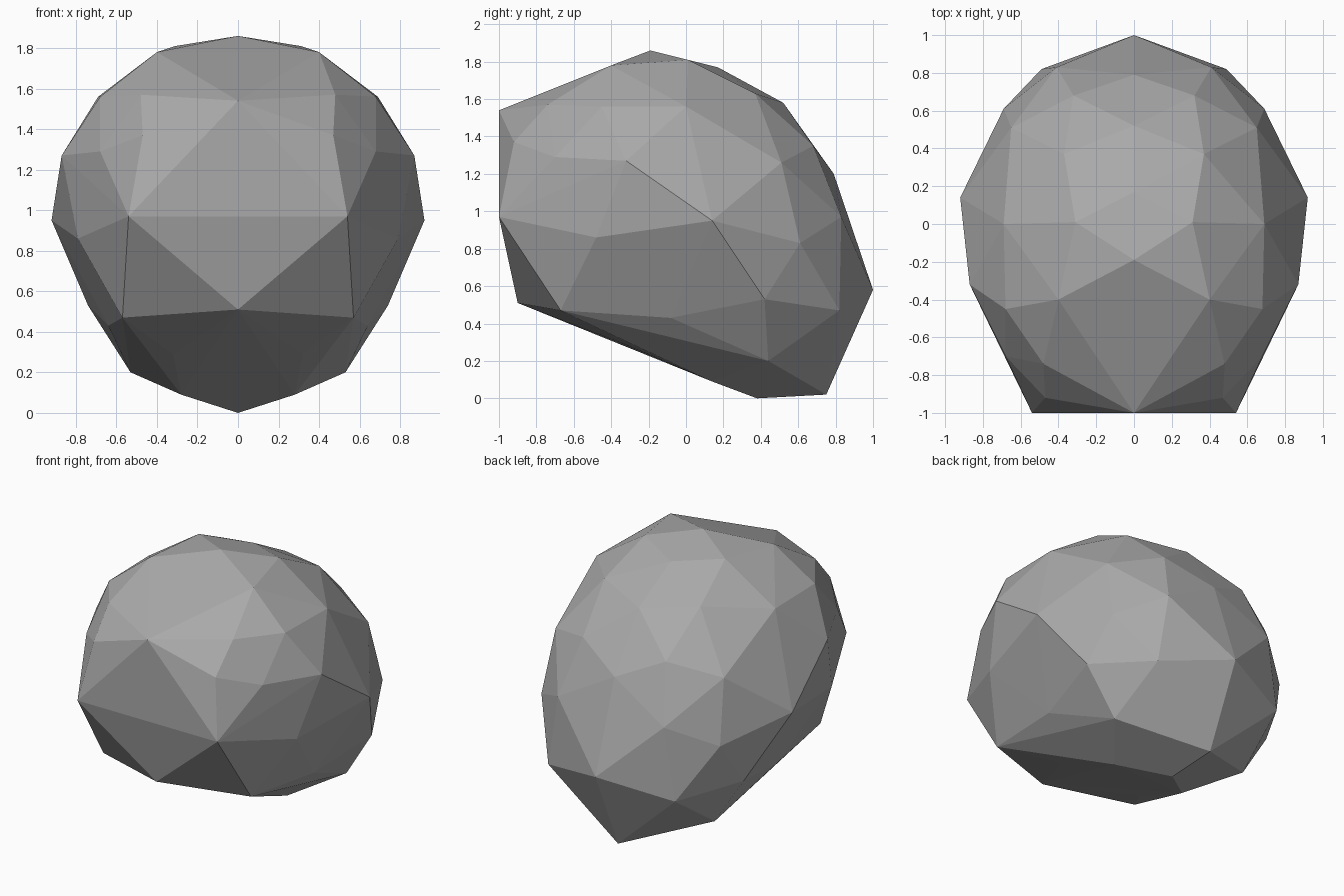
import bpy
import bmesh

# Remove the default object
default_cube = bpy.data.objects.get("Cube")
if default_cube:
    bpy.data.objects.remove(default_cube, do_unlink=True)


def make_material(name, colour):
    material = bpy.data.materials.new(name)
    material.use_nodes = True
    material.diffuse_color = colour
    shader = material.node_tree.nodes["Principled BSDF"]
    shader.inputs["Base Color"].default_value = colour
    shader.inputs["Roughness"].default_value = 0.8
    return material


def mirrored(points):
    """Return the points together with their copies across x = 0."""
    return points + [(-x, y, z) for x, y, z in points]


# Ridge points on the centre line, from the brow over the top to the underside
ridge = [(0, y, z) for y, z in [
    (-1, 1.54), (-.19, 1.86), (.17, 1.77), (.52, 1.58), (.79, 1.2),
    (1, .58), (.75, .02), (.38, 0), (-.9, .51)]]

# Corners of the flat front
front_corners = [(.48, -.74, 1.57), (.47, -.92, 1.37), (.54, -1, .97), (.57, -.67, .47)]

# Corners of the crown
crown_corners = [(.4, -.4, 1.78), (.31, .01, 1.81), (.37, .37, 1.63), (.32, .68, 1.35)]

# Corners of the side, upper row then lower row
side_corners = [
    (.68, -.45, 1.56), (.69, 0, 1.56), (.65, .51, 1.26), (.68, -.7, 1.29), (.87, -.32, 1.27),
    (.92, .14, .95), (.79, -.48, .86), (.69, .61, .83), (.41, .83, .97), (.74, .42, .53),
    (.49, .82, .47)]

# Corners of the underside
under_corners = [(.64, -.08, .43), (.53, .44, .2), (.32, -.33, .29), (.28, .14, .09)]


def build_faceted_solid(name, points, material):
    """Wrap the corner points in flat facets."""
    mesh = bpy.data.meshes.new(name)
    bm = bmesh.new()
    corners = [bm.verts.new(point) for point in points]
    wrapped = bmesh.ops.convex_hull(bm, input=corners)
    unused = wrapped["geom_interior"] + wrapped["geom_unused"]
    loose = {v for v in unused if isinstance(v, bmesh.types.BMVert)}
    bmesh.ops.delete(bm, geom=list(loose), context="VERTS")
    bmesh.ops.recalc_face_normals(bm, faces=bm.faces)
    for face in bm.faces:
        face.smooth = False
    bm.to_mesh(mesh)
    bm.free()
    mesh.materials.append(material)
    solid = bpy.data.objects.new(name, mesh)
    bpy.context.scene.collection.objects.link(solid)
    return solid


grey = make_material("stone grey", (.4, .4, .4, 1))
build_faceted_solid(
    "faceted_shell",
    ridge + mirrored(front_corners + crown_corners + side_corners + under_corners),
    grey)
